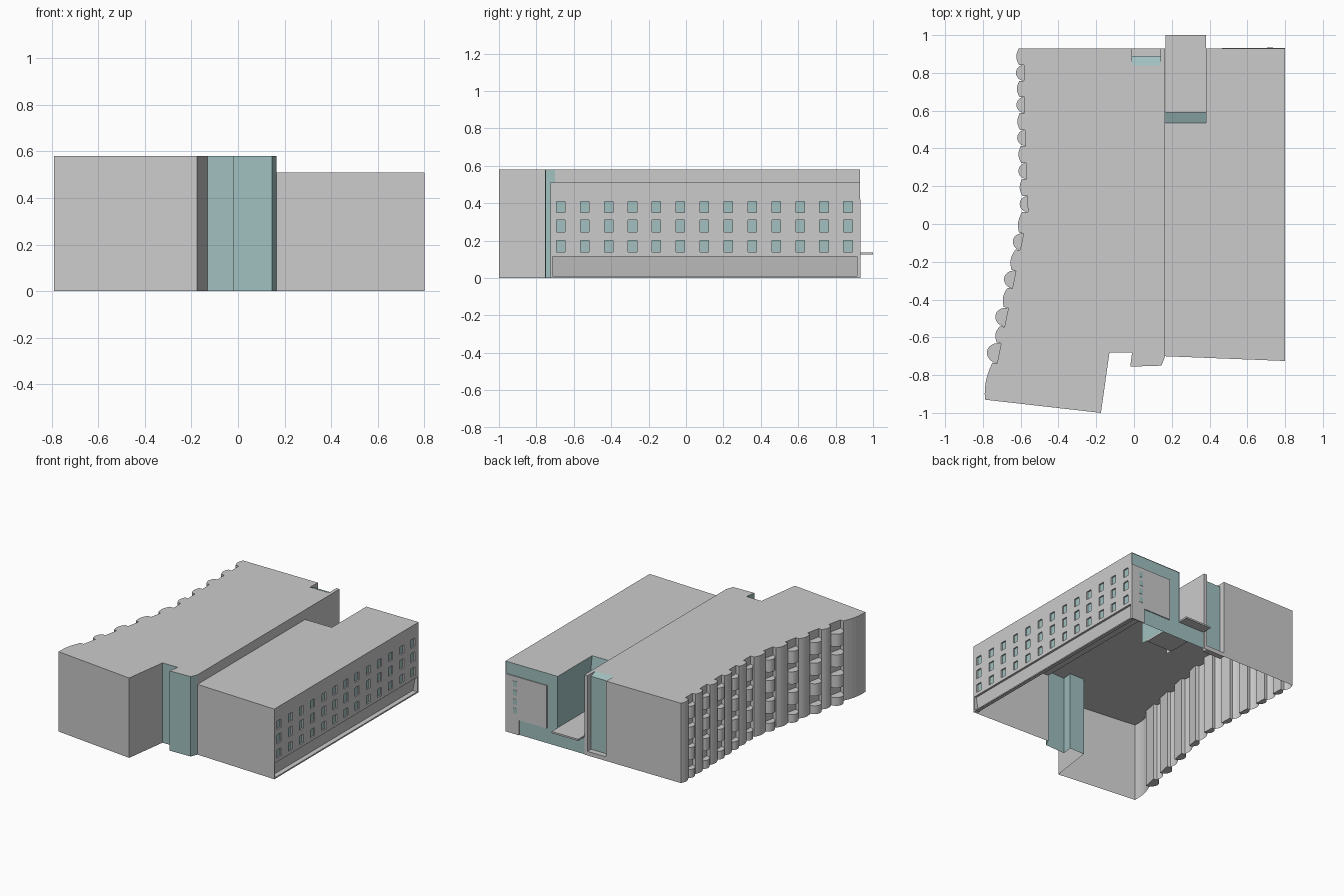
import bpy, bmesh, math
from mathutils import Vector

if "Cube" in bpy.data.objects:
    bpy.data.objects.remove(bpy.data.objects["Cube"])

glass = bpy.data.materials.new("glass")
glass.diffuse_color = (0.36, 0.53, 0.53, 1)
glass.use_nodes = True
glass.node_tree.nodes["Principled BSDF"].inputs["Base Color"].default_value = glass.diffuse_color


def sheet(name, faces, mat=None):
    """Mesh object from a list of faces, each a list of 3D points."""
    bm = bmesh.new()
    for f in faces:
        bm.faces.new([bm.verts.new(p) for p in f])
    bmesh.ops.remove_doubles(bm, verts=bm.verts, dist=1e-5)
    me = bpy.data.meshes.new(name)
    bm.to_mesh(me)
    bm.free()
    ob = bpy.data.objects.new(name, me)
    bpy.context.collection.objects.link(ob)
    if mat:
        me.materials.append(mat)
    return ob


def wall(pts, z0, z1):
    """Upright strip along a path; the outside is on the right of the path."""
    return [[(*a, z0), (*b, z0), (*b, z1), (*a, z1)] for a, b in zip(pts, pts[1:])]


def flat(pts, z):
    return [[(x, y, z) for x, y in pts]]


def box(x0, x1, y0, y1, z0, z1):
    c = [(x0, y0), (x1, y0), (x1, y1), (x0, y1)]
    return wall(c + c[:1], z0, z1) + flat(c, z1) + flat(c[::-1], z0)


HL, HR = 0.58, 0.51     # roof heights of the left and right wings
LINE = [(-0.61, 0.93), (-0.603, 0.5), (-0.588, 0.1), (-0.60, 0.0), (-0.79, -0.93)]


def edge(y):
    """Point and outward normal on the bent left facade."""
    for (xa, ya), (xb, yb) in zip(LINE, LINE[1:]):
        if y >= yb - 1e-6:
            d = Vector((xb - xa, yb - ya)).normalized()
            return Vector((xa + (xb - xa) * (y - ya) / (yb - ya), y)), Vector((d.y, -d.x))


# Left facade: bulging piers between recessed bays with half-round balconies
bays = [0.80, 0.63, 0.455, 0.28, 0.105, -0.09, -0.29, -0.49, -0.68]
path, balconies = [], []
start = 0.93


def pier(y0, y1):
    for i in range(7):
        t = i / 6
        p, n = edge(y0 + (y1 - y0) * t)
        path.append(tuple(p + n * 0.014 * math.sin(math.pi * t)))


for yc in bays:
    k = min(max((0.1 - yc) / 0.78, 0), 1)
    half, out = 0.042 + 0.012 * k, 0.017 + 0.023 * k
    pier(start, yc + half)
    c, n = edge(yc)
    d = Vector((-n.y, n.x))          # runs toward the front
    inner = c - n * 0.025
    path += [tuple(inner - d * half), tuple(inner + d * half)]
    arc = [tuple(inner - d * half * math.cos(a) + n * (out + 0.025) * math.sin(a))
           for a in (math.pi * i / 12 for i in range(13))]
    for z0, z1 in [(0, 0.06), (0.13, 0.22), (0.28, 0.37), (0.43, 0.52)]:
        balconies += wall(arc, z0, z1) + flat(arc, z1) + flat(arc[::-1], z0)
    start = yc - half
pier(start, -0.93)
sheet("bay_balconies", balconies)

# Left wing walls and roof (open underneath)
front = [(-0.175, -1.0), (-0.13, -0.68)]
entry = [(-0.13, -0.68), (-0.01, -0.68), (-0.02, -0.755), (0.145, -0.75), (0.165, -0.70)]
sheet("left_walls", wall([(-0.01, 0.89), (-0.01, 0.93)] + path + front, 0, HL))
sheet("left_roof", flat(path + front + entry[1:] + [(0.165, 0.93), (0.14, 0.93), (0.14, 0.84),
                                                    (-0.01, 0.84), (-0.01, 0.93)], HL))
sheet("front_glazing", wall(entry, 0, HL), glass)
sheet("roof_step", wall([(0.165, -0.70), (0.165, 0.535)], HR, HL)
      + wall([(0.165, 0.535), (0.165, 0.93)], 0.13, HL))

# Recessed rear glazing with sloping top, side fin and ground ledge
sheet("rear_glazing", [[(0.14, 0.84, HL), (-0.01, 0.84, HL), (-0.01, 0.89, 0.56), (0.14, 0.89, 0.56)]]
      + wall([(0.14, 0.89), (-0.01, 0.89)], 0, 0.56), glass)
sheet("rear_fin", wall([(0.165, 0.93), (0.14, 0.93), (0.14, 0.89)], 0, HL)
      + [[(0.14, 0.89, 0.56), (0.14, 0.89, HL), (0.14, 0.84, HL)],
         [(-0.01, 0.89, 0.56), (-0.01, 0.89, HL), (-0.01, 0.84, HL)]])
sheet("rear_ledge", box(-0.01, 0.14, 0.89, 0.93, 0, 0.03))

# Right wing roof and front
sheet("right_roof", flat([(0.165, -0.70), (0.8, -0.725), (0.8, 0.93), (0.38, 0.93),
                          (0.38, 0.535), (0.165, 0.535)], HR))
sheet("right_front_wall", wall([(0.165, -0.70), (0.8, -0.725)], 0, HR))

# Right facade: grid wall with punched windows
cols = [-0.67 + 0.128 * i for i in range(13)]
rows = [(0.14, 0.20), (0.245, 0.31), (0.35, 0.41)]
W = 0.023
ys = [-0.725] + [v for c in cols for v in (c - W, c + W)] + [0.93]
zs = [0.115] + [v for r in rows for v in r] + [HR]
facade, panes = [], []
for i, (a, b) in enumerate(zip(ys, ys[1:])):
    for j, (lo, hi) in enumerate(zip(zs, zs[1:])):
        if i % 2 and j % 2:
            x = 0.79
            panes += wall([(x, a), (x, b)], lo, hi)
            facade += wall([(0.8, a), (x, a)], lo, hi) + wall([(x, b), (0.8, b)], lo, hi)
            for z in (lo, hi):
                facade += flat([(x, a), (0.8, a), (0.8, b), (x, b)], z)
        else:
            facade += wall([(0.8, a), (0.8, b)], lo, hi)
sheet("right_facade", facade)
sheet("right_windows", panes, glass)

# Recessed, slightly leaning base under the right facade
y0, y1 = -0.715, 0.915
sheet("right_base", [[(0.765, y0, 0.01), (0.765, y1, 0.01), (0.785, y1, 0.115), (0.785, y0, 0.115)]]
      + flat([(0.8, y0), (0.785, y0), (0.785, y1), (0.8, y1)], 0.115)
      + flat([(0.765, y0), (0.8, y0), (0.8, y1), (0.765, y1)], 0.01)
      + wall([(0.8, y0), (0.8, y1)], 0, 0.01)
      + wall([(0.8, -0.725), (0.8, y0), (0.765, y0)], 0, 0.115)
      + wall([(0.765, y1), (0.8, y1), (0.8, 0.93)], 0, 0.115))

# Right wing rear: glass with a grey cladding panel and small windows
sheet("right_rear_glazing", wall([(0.8, 0.925), (0.38, 0.925)], 0, HR)
      + wall([(0.38, 0.925), (0.165, 0.925)], 0, 0.13), glass)
sheet("rear_panel", box(0.467, 0.8, 0.925, 0.932, 0.11, 0.42)
      + box(0.69, 0.8, 0.925, 0.932, 0, 0.11))
sheet("rear_panel_windows", [f for z in (0.17, 0.235, 0.30, 0.365)
                             for f in box(0.705, 0.735, 0.93, 0.934, z - 0.02, z + 0.02)], glass)

# Terrace notch: glazed walls and projecting slab
sheet("terrace_glazing", wall([(0.38, 0.93), (0.38, 0.535)], 0.13, HR)
      + [[(0.38, 0.59, 0.13), (0.165, 0.59, 0.13), (0.165, 0.535, HR), (0.38, 0.535, HR)]], glass)
sheet("terrace_slab", box(0.167, 0.38, 0.59, 1.0, 0.125, 0.137))
